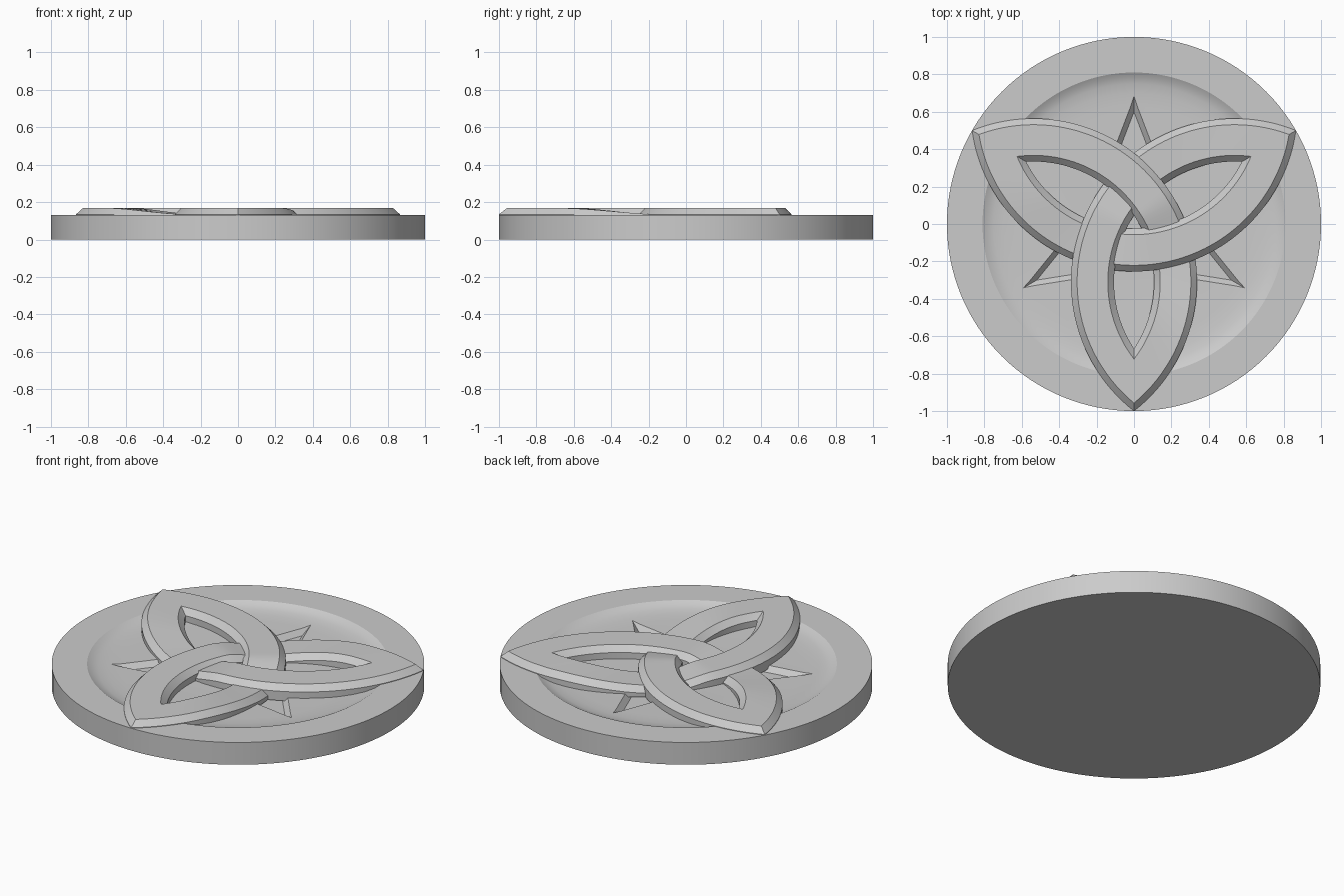
import bpy, bmesh, math
from mathutils import Matrix

cube = bpy.data.objects.get("Cube")
if cube:
    bpy.data.objects.remove(cube, do_unlink=True)

stone = bpy.data.materials.new("plain_grey")
stone.use_nodes = True
stone.diffuse_color = (0.6, 0.6, 0.6, 1)
stone.node_tree.nodes["Principled BSDF"].inputs["Base Color"].default_value = (0.6, 0.6, 0.6, 1)


def make_object(name, bm):
    bmesh.ops.recalc_face_normals(bm, faces=bm.faces)
    mesh = bpy.data.meshes.new(name)
    bm.to_mesh(mesh)
    bm.free()
    mesh.materials.append(stone)
    obj = bpy.data.objects.new(name, mesh)
    bpy.context.collection.objects.link(obj)
    return obj


def smooth(obj):
    bpy.ops.object.select_all(action="DESELECT")
    obj.select_set(True)
    bpy.context.view_layer.objects.active = obj
    bpy.ops.object.shade_smooth_by_angle(angle=math.radians(20))


# Round base with a shallow dish in its top, turned from a profile
SEGMENTS = 128
profile = [(1, 0), (1, 0.132), (0.81, 0.132), (0.785, 0.118), (0.75, 0.108),
           (0.7, 0.102), (0.63, 0.098)]
bm = bmesh.new()
rings = []
for radius, z in profile:
    rings.append([bm.verts.new((radius * math.cos(math.tau * i / SEGMENTS),
                                radius * math.sin(math.tau * i / SEGMENTS), z))
                  for i in range(SEGMENTS)])
for low, high in zip(rings, rings[1:]):
    for i in range(SEGMENTS):
        j = (i + 1) % SEGMENTS
        bm.faces.new((low[i], low[j], high[j], high[i]))
bm.faces.new(rings[0])
bm.faces.new(rings[-1])
base = make_object("round_base", bm)

# Three pointed pockets with sloping walls, sunk in the dish
FLOOR, TOP, DISH = 0.068, 0.15, 0.1
HALF_ANGLE = math.radians(21)
bm = bmesh.new()
for k in range(3):
    turn = Matrix.Rotation(math.tau * k / 3, 3, "Z")
    layers = []
    for z in (FLOOR, TOP):
        inset = (DISH - z) * 0.9
        tip = 0.68 - inset / math.sin(HALF_ANGLE)
        back = 0.3
        half = (tip - back) * math.tan(HALF_ANGLE)
        points = [(0, tip, z), (-half, back, z), (half, back, z)]
        layers.append([bm.verts.new(turn @ Matrix.Translation(p).translation) for p in points])
    low, high = layers
    bm.faces.new(low)
    bm.faces.new(high)
    for i in range(3):
        j = (i + 1) % 3
        bm.faces.new((low[i], low[j], high[j], high[i]))
cutter = make_object("pocket_cutter", bm)
cutter.hide_render = True
cutter.hide_viewport = True

cut = base.modifiers.new("pockets", "BOOLEAN")
cut.operation = "DIFFERENCE"
cut.solver = "EXACT"
cut.object = cutter
bpy.context.view_layer.objects.active = base
base.select_set(True)
bpy.ops.object.modifier_apply(modifier=cut.name)
bpy.data.objects.remove(cutter, do_unlink=True)
smooth(base)

# Interlaced knot: three bevelled arcs mitred at the points
OFFSET, OUTER, INNER = 0.62, 0.874, 0.644
BEVEL, HEIGHT, DIP, STEPS = 0.033, 0.168, 0.036, 72


def ease(t):
    t = max(0, min(1, t))
    return t * t * (3 - 2 * t)


def top_height(degrees):
    # Each arc runs level over one crossing, then dips beneath the next
    if degrees > -14:
        return HEIGHT - DIP * ease((4 - degrees) / 18)
    return HEIGHT - DIP * ease((degrees + 56) / 42)


section = [(OUTER, None), (OUTER, BEVEL), (OUTER - BEVEL, 0),
           (INNER + BEVEL, 0), (INNER, BEVEL), (INNER, None)]
bm = bmesh.new()
for k in range(3):
    direction = math.radians(30 + 120 * k)
    cx, cy = -OFFSET * math.cos(direction), -OFFSET * math.sin(direction)
    rows = []
    for s in range(STEPS + 1):
        row = []
        for radius, drop in section:
            end = math.pi / 6 + math.acos(OFFSET * math.sin(math.pi / 3) / radius)
            phi = end * (2 * s / STEPS - 1)
            z = 0.08 if drop is None else top_height(math.degrees(phi)) - drop
            row.append(bm.verts.new((cx + radius * math.cos(direction + phi),
                                     cy + radius * math.sin(direction + phi), z)))
        rows.append(row)
    for a, b in zip(rows, rows[1:]):
        for i in range(len(section)):
            j = (i + 1) % len(section)
            bm.faces.new((a[i], a[j], b[j], b[i]))
bmesh.ops.remove_doubles(bm, verts=bm.verts, dist=0.0005)
knot = make_object("interlaced_knot", bm)
smooth(knot)
